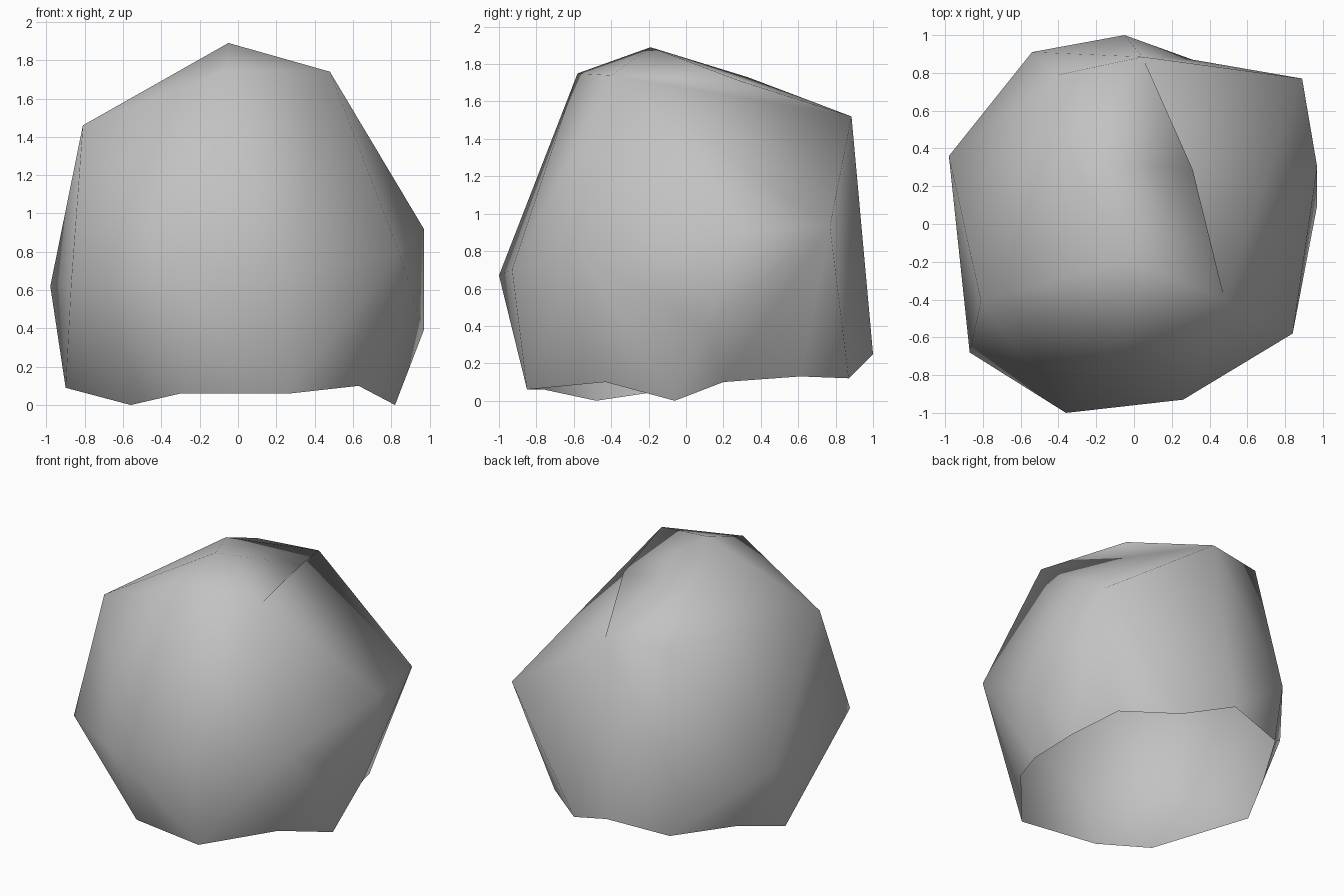
import bpy, bmesh

cube = bpy.data.objects.get("Cube")
if cube:
    bpy.data.objects.remove(cube, do_unlink=True)

stone = bpy.data.materials.new("stone_grey")
stone.use_nodes = True
grey = (0.54, 0.54, 0.54, 1)
stone.diffuse_color = grey
stone.node_tree.nodes["Principled BSDF"].inputs["Base Color"].default_value = grey

# Crown corners
crown = [(-.05, -.19, 1.89), (-.06, -.58, 1.75), (.48, -.4, 1.74),
         (-.33, .33, 1.73), (.045, .885, 1.52), (-.4, .79, 1.53), (-.81, -.41, 1.46)]
back_crown = (.31, .29, 1.71)

# Widest corners around the middle
waist = [(.26, -.93, .7), (-.36, -1, .67), (-.87, -.68, .65), (-.98, .36, .62),
         (-.54, .91, .63), (.97, .3, .92), (.97, .1, .39), (.84, -.58, .8)]
back_shoulder = (.89, .77, .93)

# Uneven open lower rim
back_foot = (-.05, 1, .25)
side_notch = (.72, .2, .1)
rim = [(.27, -.85, .06), (-.3, -.76, .06), (-.56, -.48, 0), (-.9, .12, .09),
       (-.74, .47, .18), (-.49, .89, .2), back_foot, (.31, .87, .12), (.65, .61, .13),
       side_notch, (.82, -.06, 0), (.63, -.43, .1)]

# Wrap the corners in a shell, with the rim held level until the floor is cut out
bm = bmesh.new()
for p in crown + waist:
    bm.verts.new(p)
shoulder = bm.verts.new(back_shoulder)
brow = bm.verts.new(back_crown)
feet = {p: bm.verts.new((p[0], p[1], 0)) for p in rim}
feet[side_notch].co.x += .1
bmesh.ops.convex_hull(bm, input=bm.verts[:])
floor = [f for f in bm.faces if all(v in feet.values() for v in f.verts)]
bmesh.ops.delete(bm, geom=floor, context='FACES_ONLY')
for p, v in feet.items():
    v.co = p
loose = [e for e in bm.edges if not e.link_faces]
bmesh.ops.delete(bm, geom=loose, context='EDGES')
bmesh.ops.recalc_face_normals(bm, faces=bm.faces[:])
top = max(bm.faces, key=lambda f: f.calc_center_median().z)
if top.normal.z < 0:
    bmesh.ops.reverse_faces(bm, faces=bm.faces[:])

# Shallow hollows in the back: turn the ridges that run into the shoulder
for end in (feet[back_foot], brow):
    ridge = bm.edges.get((end, shoulder))
    if ridge:
        bmesh.ops.rotate_edges(bm, edges=[ridge], use_ccw=True)
for f in bm.faces:
    f.smooth = True

mesh = bpy.data.meshes.new("boulder")
bm.to_mesh(mesh)
bm.free()
mesh.materials.append(stone)
boulder = bpy.data.objects.new("boulder", mesh)
bpy.context.collection.objects.link(boulder)
